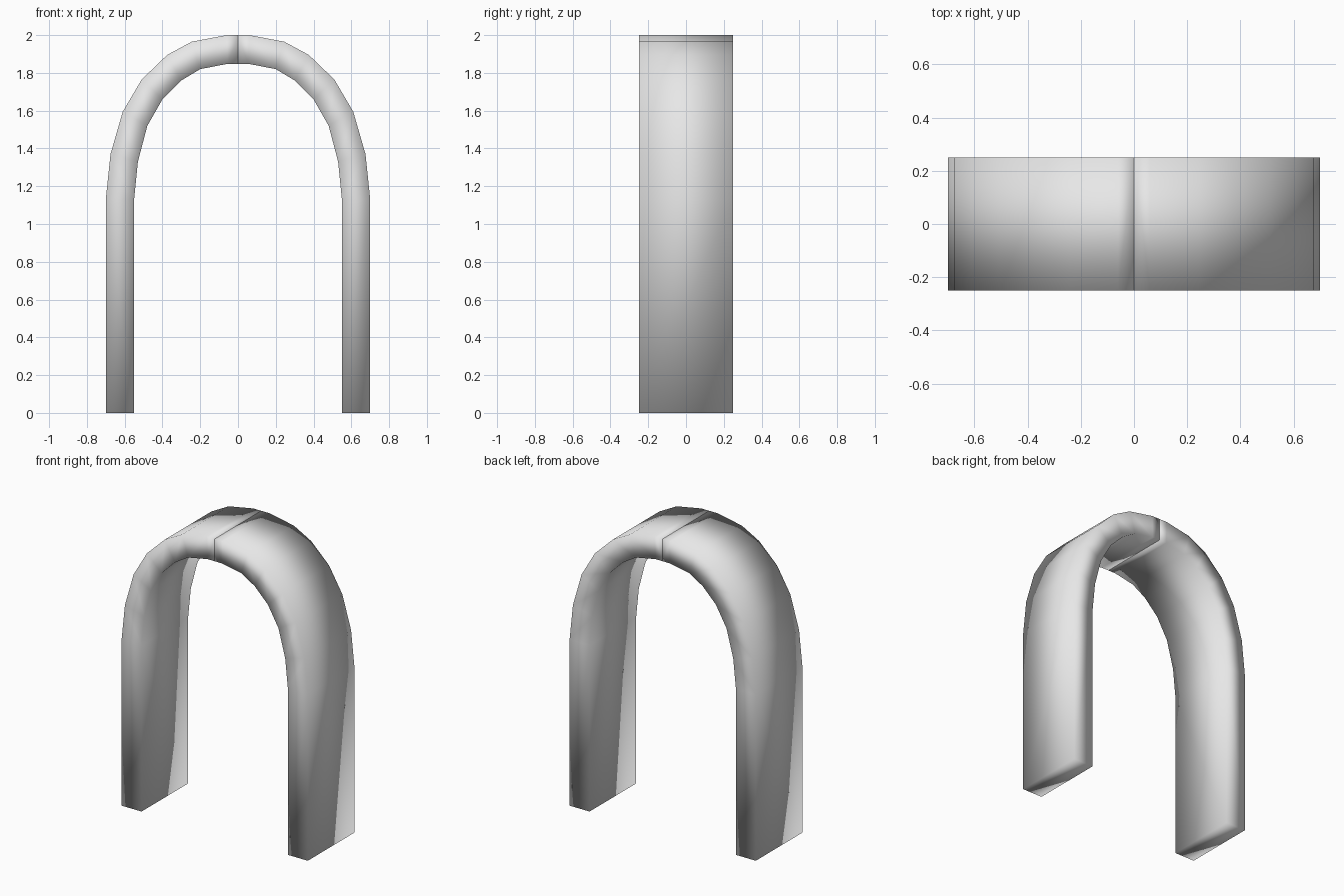
import bpy, bmesh

if "Cube" in bpy.data.objects:
    bpy.data.objects.remove(bpy.data.objects["Cube"])

HALF_DEPTH = 0.25

# Right half of the arch: (outer x, outer z, inner x, inner z) from foot to crown
RINGS = [
    (0.70, 0.00, 0.55, 0.00),
    (0.70, 1.13, 0.55, 1.13),
    (0.675, 1.37, 0.53, 1.33),
    (0.61, 1.595, 0.48, 1.52),
    (0.51, 1.765, 0.40, 1.66),
    (0.375, 1.895, 0.30, 1.76),
    (0.245, 1.965, 0.20, 1.82),
    (0.06, 2.00, 0.055, 1.848),
    (0.00, 2.00, 0.00, 1.848),
]

stone = bpy.data.materials.new("light grey")
stone.diffuse_color = (0.8, 0.8, 0.8, 1)
stone.use_nodes = True
stone.node_tree.nodes["Principled BSDF"].inputs["Base Color"].default_value = stone.diffuse_color


def arch_half(bm, side):
    """Sweep a four-cornered section along one half and close both ends."""
    rings = []
    for ox, oz, ix, iz in RINGS:
        section = [(ox, -HALF_DEPTH, oz), (ox, HALF_DEPTH, oz),
                   (ix, HALF_DEPTH, iz), (ix, -HALF_DEPTH, iz)]
        rings.append([bm.verts.new((side * x, y, z)) for x, y, z in section])
    for a, b in zip(rings, rings[1:]):
        for i in range(4):
            j = (i + 1) % 4
            bm.faces.new((a[i], a[j], b[j], b[i]))
    bm.faces.new(rings[0])
    bm.faces.new(rings[-1])


# Two closed halves meeting at the crown seam, smooth all over
bm = bmesh.new()
for side in (1, -1):
    arch_half(bm, side)
bmesh.ops.recalc_face_normals(bm, faces=bm.faces)
for face in bm.faces:
    face.smooth = True

mesh = bpy.data.meshes.new("arch")
bm.to_mesh(mesh)
bm.free()
mesh.materials.append(stone)
arch = bpy.data.objects.new("arch", mesh)
bpy.context.collection.objects.link(arch)
